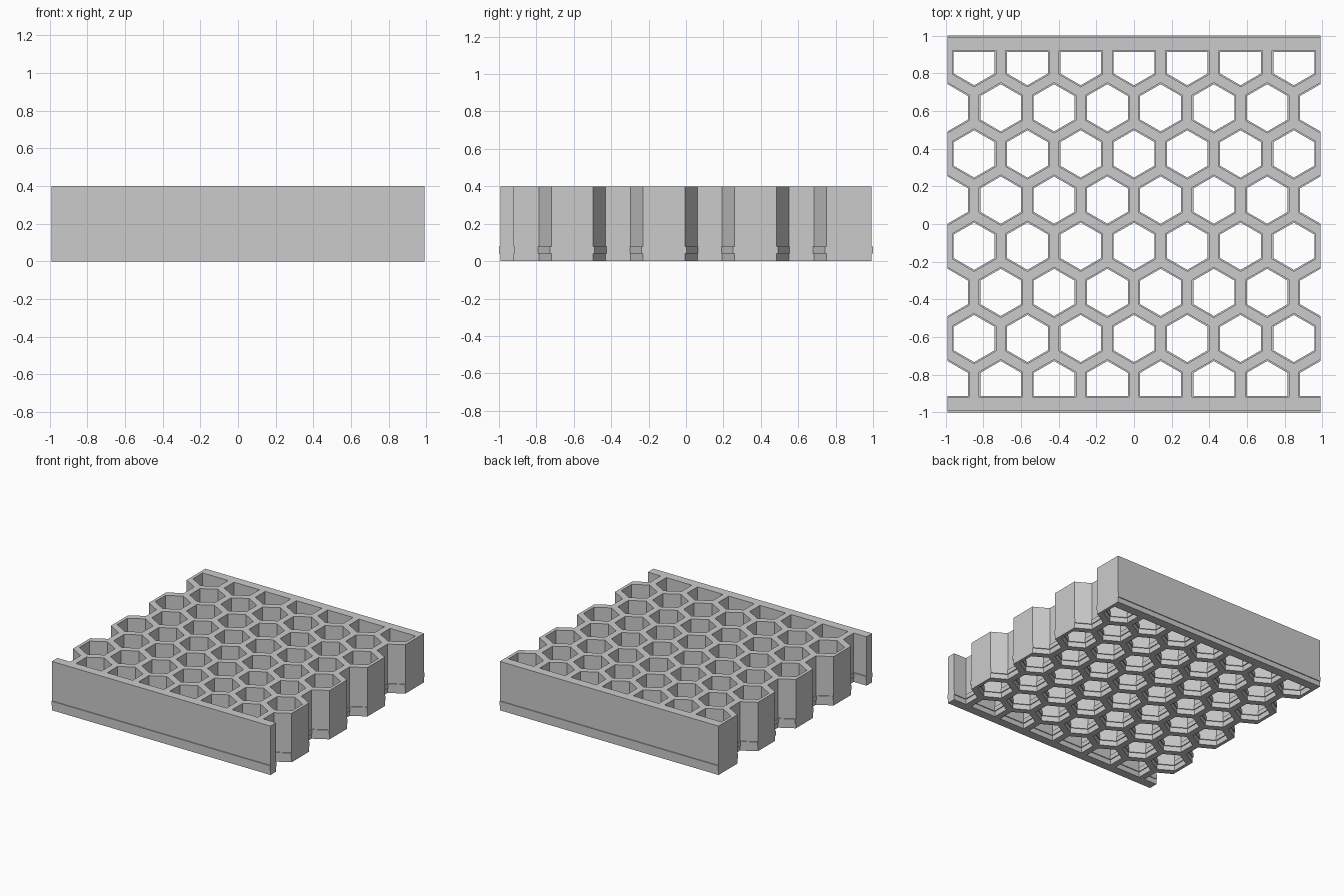
import bpy, bmesh, math

if "Cube" in bpy.data.objects:
    bpy.data.objects.remove(bpy.data.objects["Cube"])

HALF_X, HALF_Y = 0.99, 0.993      # panel half sizes
HEIGHT = 0.4
RIDGE = 0.007                     # how far the snap ridge stands out
RIDGE_Z = (0.042, 0.078)
PITCH = HALF_X * 2 / 7            # hexagon spacing
ROW = PITCH * math.sqrt(3) / 2
APOTHEM = PITCH / 2 - 0.026       # half width of a cell
RAIL_Y = 0.92                     # inner edge of the end rails
Y0 = -0.118                       # centre of the middle row

grey = bpy.data.materials.new("light grey")
grey.diffuse_color = (0.6, 0.6, 0.6, 1)
grey.use_nodes = True
grey.node_tree.nodes["Principled BSDF"].inputs["Base Color"].default_value = grey.diffuse_color


def add_object(name, bm):
    bmesh.ops.recalc_face_normals(bm, faces=bm.faces[:])
    mesh = bpy.data.meshes.new(name)
    bm.to_mesh(mesh)
    bm.free()
    mesh.materials.append(grey)
    obj = bpy.data.objects.new(name, mesh)
    bpy.context.collection.objects.link(obj)
    return obj


def loft(bm, rings):
    """Join stacked rings of points into a closed solid."""
    rows = [[bm.verts.new(p) for p in ring] for ring in rings]
    n = len(rows[0])
    for a, b in zip(rows, rows[1:]):
        for i in range(n):
            j = (i + 1) % n
            bm.faces.new((a[i], a[j], b[j], b[i]))
    bm.faces.new(rows[0][::-1])
    bm.faces.new(rows[-1])


def cell_ring(cx, cy, z, inset):
    """Hexagon with upright sides, cut straight where it meets a rail."""
    r = (APOTHEM - inset) * 2 / math.sqrt(3)
    limit = RAIL_Y - inset
    ring = []
    for k in range(6):
        a = math.radians(30 + 60 * k)
        y = max(-limit, min(limit, cy + r * math.sin(a)))
        ring.append((cx + r * math.cos(a), y, z))
    return ring


# Block with a ridge along the front and back
z1, z2 = RIDGE_Z
side = [(HALF_Y, 0), (HALF_Y, z1), (HALF_Y + RIDGE, z1),
        (HALF_Y + RIDGE, z2), (HALF_Y, z2), (HALF_Y, HEIGHT)]
profile = side + [(-y, z) for y, z in reversed(side)]
bm = bmesh.new()
loft(bm, [[(x, y, z) for y, z in profile] for x in (-HALF_X, HALF_X)])
panel = add_object("honeycomb_panel", bm)

# Cells, each narrowed by the ridge near the bottom
levels = [(-0.05, 0), (z1, 0), (z1, RIDGE), (z2, RIDGE), (z2, 0), (HEIGHT + 0.05, 0)]
bm = bmesh.new()
for row in range(-3, 5):
    shift = (row % 2) * 0.5
    for col in range(-4, 4 + (row % 2 == 0)):
        cx = (col + shift) * PITCH
        if abs(cx) < HALF_X + 0.01:
            loft(bm, [cell_ring(cx, Y0 + row * ROW, z, d) for z, d in levels])
cells = add_object("cell_cutter", bm)
cells.hide_render = True

# Cut the cells out of the block
cut = panel.modifiers.new("cells", 'BOOLEAN')
cut.operation = 'DIFFERENCE'
cut.solver = 'EXACT'
cut.object = cells
bpy.context.view_layer.objects.active = panel
panel.select_set(True)
bpy.ops.object.modifier_apply(modifier=cut.name)
bpy.data.objects.remove(cells)
